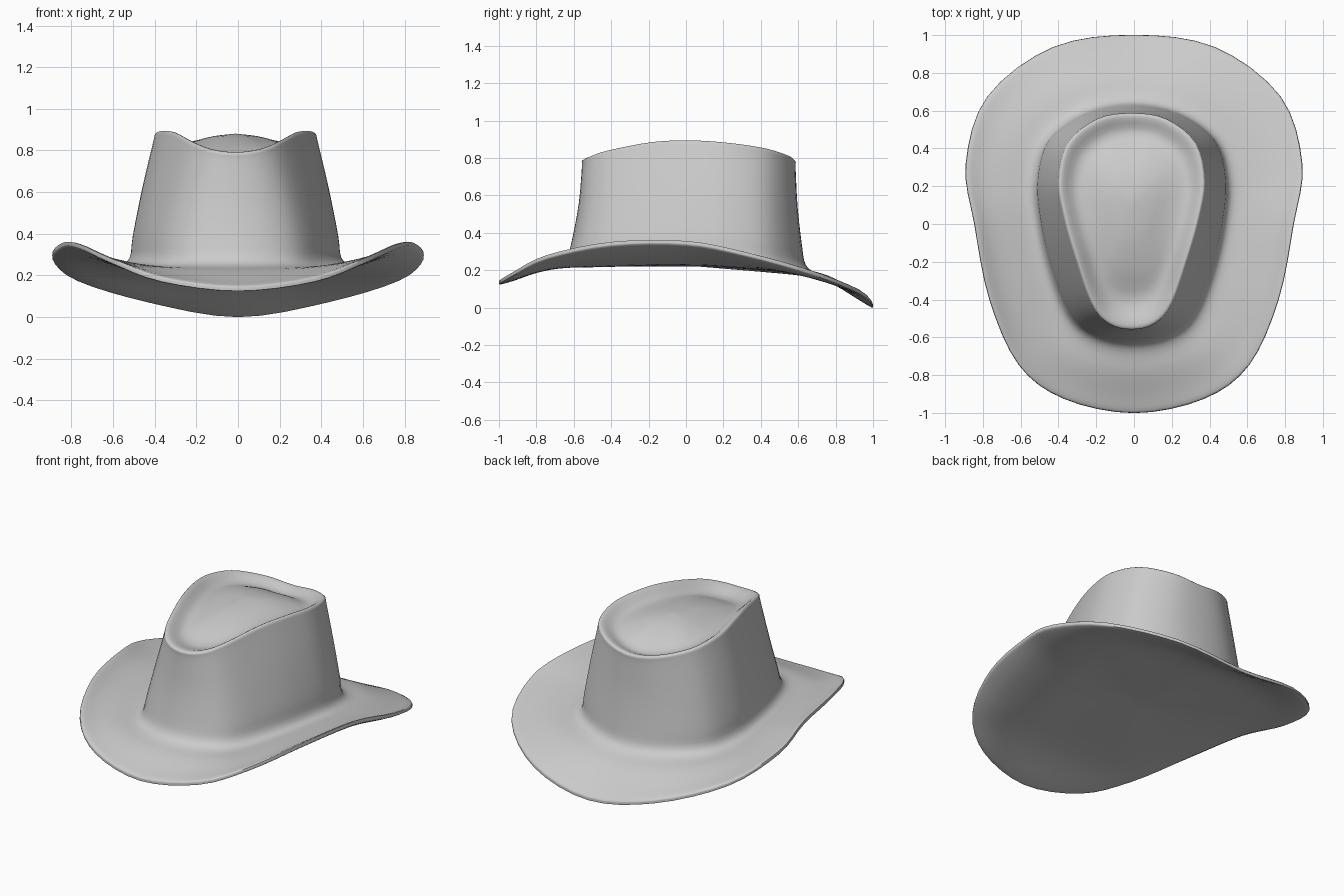
import bpy, bmesh
from mathutils import Vector as V

if "Cube" in bpy.data.objects:
    bpy.data.objects.remove(bpy.data.objects["Cube"])

# half outlines from front to back: brim edge, crown foot, crown rim
EDGE = [(0, -1, .14), (.37, -.925, .185), (.61, -.745, .275), (.765, -.4, .345), (.845, 0, .35),
        (.89, .32, .29), (.775, .675, .19), (.43, .935, .085), (0, 1, .015)]
FOOT = [(0, -.645, .25), (.2, -.605, .25), (.335, -.49, .25), (.44, -.22, .26), (.495, .05, .26),
        (.505, .25, .25), (.445, .45, .23), (.25, .595, .215), (0, .645, .2)]
RIM = [(0, -.555, .79), (.12, -.525, .805), (.21, -.42, .84), (.295, -.18, .885), (.355, .03, .893),
       (.385, .23, .88), (.335, .43, .85), (.18, .555, .81), (0, .585, .785)]
CX, CY = -.012, .12  # crown centre


def cr(a, b, c, d, t):
    return .5 * (2 * b + (c - a) * t + (2 * a - 5 * b + 4 * c - d) * t * t + (3 * b - a - 3 * c + d) * t ** 3)


def loop(half, shift=0.0, n=4):
    """Mirror a half outline and smooth it into a closed ring."""
    p = [V(q) for q in half] + [V((-x, y, z)) for x, y, z in half[-2:0:-1]]
    m = len(p)
    return [cr(p[i - 1], p[i], p[(i + 1) % m], p[(i + 2) % m], k / n) + V((shift, 0, 0))
            for i in range(m) for k in range(n)]


def blend(a, b, tx, ty, tz, dz=0.0):
    return [V((p.x + (q.x - p.x) * tx, p.y + (q.y - p.y) * ty, p.z + (q.z - p.z) * tz + dz))
            for p, q in zip(a, b)]


def toward(ring, s, z, w, dz=0.0):
    """Shrink a ring to the crown centre, mixing its height with z."""
    return [V((CX + (p.x - CX) * s, CY + (p.y - CY) * s, p.z + (z - p.z) * w + dz)) for p in ring]


edge, foot, rim = loop(EDGE), loop(FOOT, CX), loop(RIM, CX)

# underside, closed across the head opening
rows = [[V((0, .05, .225))] * len(edge)]
rows += [blend(rows[0], foot, .6, .6, .6, -.015)]
rows += [blend(foot, edge, t, t, t ** 1.6, -.03) for t in (0, .4, .75)]
# rounded brim edge
rows += [blend(foot, edge, .975, .975, .97, -.015), edge, blend(foot, edge, .97, .97, .97, .012)]
# brim top
rows += [blend(foot, edge, t, t, t ** 1.6) for t in (.75, .4, .12)]
# crown wall: sides bulge out, front and back are pinched in
rows += [blend(foot, rim, *t) for t in ((.01, .1, .06), (.12, .4, .22), (.48, .8, .58), (.9, .98, .93))]
# rim and creased top with a centre hump
rows += [rim, toward(rim, .94, .87, .05)]
rows += [toward(rim, .77, .85, .25, -.035)]
rows += [toward(rim, s, z, w) for s, z, w in ((.55, .835, .75), (.28, .872, .95), (0, .885, 1))]

# loft through the rows
N, S = len(edge), 3
fine = []
for i in range(len(rows) - 1):
    a, b, c, d = rows[max(i - 1, 0)], rows[i], rows[i + 1], rows[min(i + 2, len(rows) - 1)]
    for k in range(S):
        fine.append([cr(a[j], b[j], c[j], d[j], k / S) for j in range(N)])
fine.append(rows[-1])

bm = bmesh.new()
grid = [[bm.verts.new(p) for p in r] for r in fine]
for r, s in zip(grid, grid[1:]):
    for j in range(N):
        bm.faces.new((r[j], r[(j + 1) % N], s[(j + 1) % N], s[j]))
bmesh.ops.remove_doubles(bm, verts=bm.verts, dist=.0005)
bmesh.ops.recalc_face_normals(bm, faces=bm.faces)
low = min(v.co.z for v in bm.verts)
bmesh.ops.translate(bm, verts=bm.verts, vec=(0, 0, -low))
me = bpy.data.meshes.new("hat")
bm.to_mesh(me)
bm.free()
hat = bpy.data.objects.new("hat", me)
bpy.context.collection.objects.link(hat)
bpy.context.view_layer.objects.active = hat
hat.select_set(True)
bpy.ops.object.shade_smooth_by_angle(angle=1.0)
